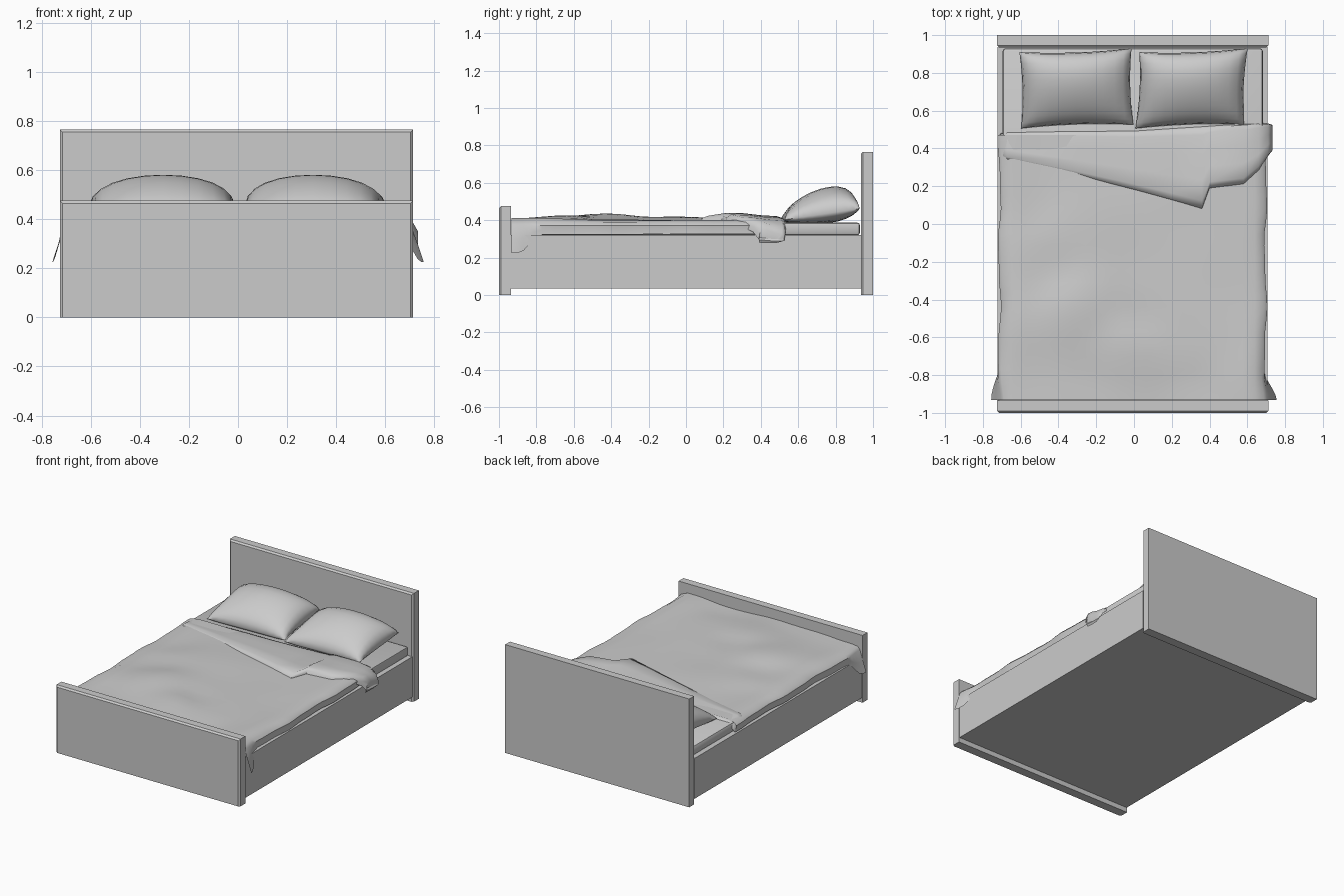
import bpy, bmesh, math
from mathutils import Vector

if "Cube" in bpy.data.objects:
    bpy.data.objects.remove(bpy.data.objects["Cube"])

GREY = (0.6, 0.6, 0.6, 1)
mat = bpy.data.materials.new("plain_grey")
mat.use_nodes = True
mat.diffuse_color = GREY
mat.node_tree.nodes["Principled BSDF"].inputs["Base Color"].default_value = GREY


def finish(name, bm, angle=None):
    bmesh.ops.recalc_face_normals(bm, faces=bm.faces)
    mesh = bpy.data.meshes.new(name)
    bm.to_mesh(mesh)
    bm.free()
    ob = bpy.data.objects.new(name, mesh)
    bpy.context.collection.objects.link(ob)
    mesh.materials.append(mat)
    if angle:
        bpy.ops.object.select_all(action="DESELECT")
        ob.select_set(True)
        bpy.context.view_layer.objects.active = ob
        bpy.ops.object.shade_smooth_by_angle(angle=math.radians(angle))
    return ob


def box(name, lo, hi, bevel=0, pick=lambda e: True, segments=1, angle=None):
    bm = bmesh.new()
    bmesh.ops.create_cube(bm, size=1)
    lo, hi = Vector(lo), Vector(hi)
    for v in bm.verts:
        v.co = Vector(h if c > 0 else l for c, l, h in zip(v.co, lo, hi))
    if bevel:
        bmesh.ops.bevel(bm, geom=[e for e in bm.edges if pick(e)], offset=bevel,
                        segments=segments, profile=0.5, affect="EDGES")
    return finish(name, bm, angle)


def loft(bm, rows, closed=False):
    rings = [[bm.verts.new(p) for p in row] for row in rows]
    for a, b in zip(rings, rings[1:]):
        n = len(a)
        for i in range(n if closed else n - 1):
            j = (i + 1) % n
            bm.faces.new((a[i], a[j], b[j], b[i]))
    return rings


def lerp_table(table, t):
    for a, b in zip(table, table[1:]):
        if t <= b[0]:
            k = (t - a[0]) / (b[0] - a[0])
            return [p + (q - p) * k for p, q in zip(a, b)]
    return list(table[-1])


# Head and foot boards, chamfered around the front face and up the sides
def board(name, y0, y1, top):
    front = lambda e: all(v.co.y < y0 + 0.001 for v in e.verts) and max(
        v.co.z for v in e.verts) > 0.1
    box(name, (-0.725, y0, 0), (0.713, y1, top), 0.011, front)


board("headboard", 0.935, 1.0, 0.765)
board("footboard", -1.0, -0.935, 0.475)

# Base and mattress
box("bed_base", (-0.722, -0.937, 0.035), (0.708, 0.937, 0.32))
box("mattress", (-0.695, -0.933, 0.32), (0.682, 0.93, 0.388), 0.015, segments=2, angle=40)

# Blanket: soft height field with rumples, sides tucked down, loose foot corners
RUMPLES = [(-0.65, -0.9, 0.395), (-0.3, -0.9, 0.405), (-0.3, -0.42, 0.437),
           (-0.05, -0.62, 0.428), (0.3, -0.88, 0.394), (0.05, -0.5, 0.402),
           (0.3, -0.6, 0.405), (0.6, -0.85, 0.412), (0.6, -0.3, 0.398),
           (0.1, -0.17, 0.402), (-0.35, -0.06, 0.42), (0.3, 0.0, 0.40),
           (-0.6, 0.08, 0.40), (-0.5, -0.25, 0.405), (0, 0.4, 0.395)]


def blanket_height(x, y):
    total = weight = 0
    for px, py, pz in RUMPLES:
        w = 1 / ((x - px) ** 2 + (y - py) ** 2 + 0.004) ** 1.5
        total, weight = total + w * pz, weight + w
    return total / weight


# y, loose corner amount, hem height
HEM = [(-0.932, 1, 0.225), (-0.9, 0.9, 0.225), (-0.85, 0.55, 0.245),
       (-0.83, 0.35, 0.29), (-0.78, 0, 0.323), (0.47, 0, 0.328)]
ys = [-0.932, -0.9, -0.87, -0.84, -0.81, -0.77] + [-0.7 + 0.065 * i for i in range(19)]
rows = []
for y in ys:
    _, loose, hem = lerp_table(HEM, y)
    wave = 0.007 * math.sin(y * 11) + 0.003 * math.sin(y * 25)

    def side(s):
        edge = s * 0.701 - 0.008 + wave
        tuck = [(edge + s * 0.055 * loose, y, hem),
                (edge + s * 0.03 * loose, y, (hem + 0.375) / 2),
                (edge + s * 0.004, y, 0.373),
                (edge - s * 0.012, y, 0.39)]
        return tuck if s < 0 else tuck[::-1]

    inner = [(x, y, blanket_height(x, y)) for x in [-0.64 + 0.064 * i for i in range(21)]]
    rows.append(side(-1) + inner + side(1))
bm = bmesh.new()
loft(bm, rows)
finish("blanket", bm, 45)

# Turned back blanket edge: x, back y, front y, crest height, underside height
FOLD = [(-0.712, 0.47, 0.36, 0.345, 0.325), (-0.705, 0.48, 0.35, 0.385, 0.34),
        (-0.67, 0.485, 0.34, 0.405, 0.385), (-0.3, 0.49, 0.255, 0.41, 0.39),
        (0.0, 0.492, 0.18, 0.422, 0.39), (0.2, 0.505, 0.125, 0.425, 0.39),
        (0.36, 0.515, 0.08, 0.425, 0.395), (0.40, 0.518, 0.19, 0.44, 0.395),
        (0.58, 0.53, 0.21, 0.43, 0.39), (0.66, 0.535, 0.28, 0.415, 0.375),
        (0.71, 0.532, 0.36, 0.39, 0.33), (0.733, 0.525, 0.39, 0.35, 0.29),
        (0.725, 0.48, 0.39, 0.30, 0.278)]
# Position from front to back, share of the crest height
SECTION = [(0, 0.1), (0.02, 0.6), (0.1, 1), (0.35, 0.95), (0.65, 0.7),
           (0.9, 0.6), (0.98, 0.4), (1, 0), (0.5, 0)]
rows = []
for x, back, front, crest, under in FOLD:
    rows.append([(x, front + (back - front) * t, under + (crest - under) * h)
                 for t, h in SECTION])
bm = bmesh.new()
rings = loft(bm, rows, closed=True)
for ring in (rings[0], rings[-1]):
    bm.faces.new(ring)
finish("blanket_fold", bm, 50)


# Pillows: two domed skins meeting at a seam, leaning up toward the headboard
def pillow(name, cx, half_x, lean):
    n = 12
    steps = [math.sin(math.pi / 2 * (2 * i / n - 1)) for i in range(n + 1)]
    bm = bmesh.new()
    for rise in (0.135, -0.055):
        rows = []
        for v in steps:
            row = []
            for u in steps:
                puff = (max(0, 1 - u * u) * max(0, 1 - v * v)) ** 0.4
                x = cx + u * half_x * (0.95 + 0.04 * v * v) + lean * v * u * u
                y = 0.718 + v * 0.2 * (0.95 + 0.06 * u * u) + 0.01 * u
                z = 0.433 + 0.03 * v + rise * puff * (1 + 0.2 * v)
                row.append((x, y, max(z, 0.386)))
            rows.append(row)
        loft(bm, rows)
    bmesh.ops.remove_doubles(bm, verts=bm.verts, dist=0.0005)
    finish(name, bm, 60)


pillow("right_pillow", -0.305, 0.3, -0.005)
pillow("left_pillow", 0.305, 0.29, 0.01)
